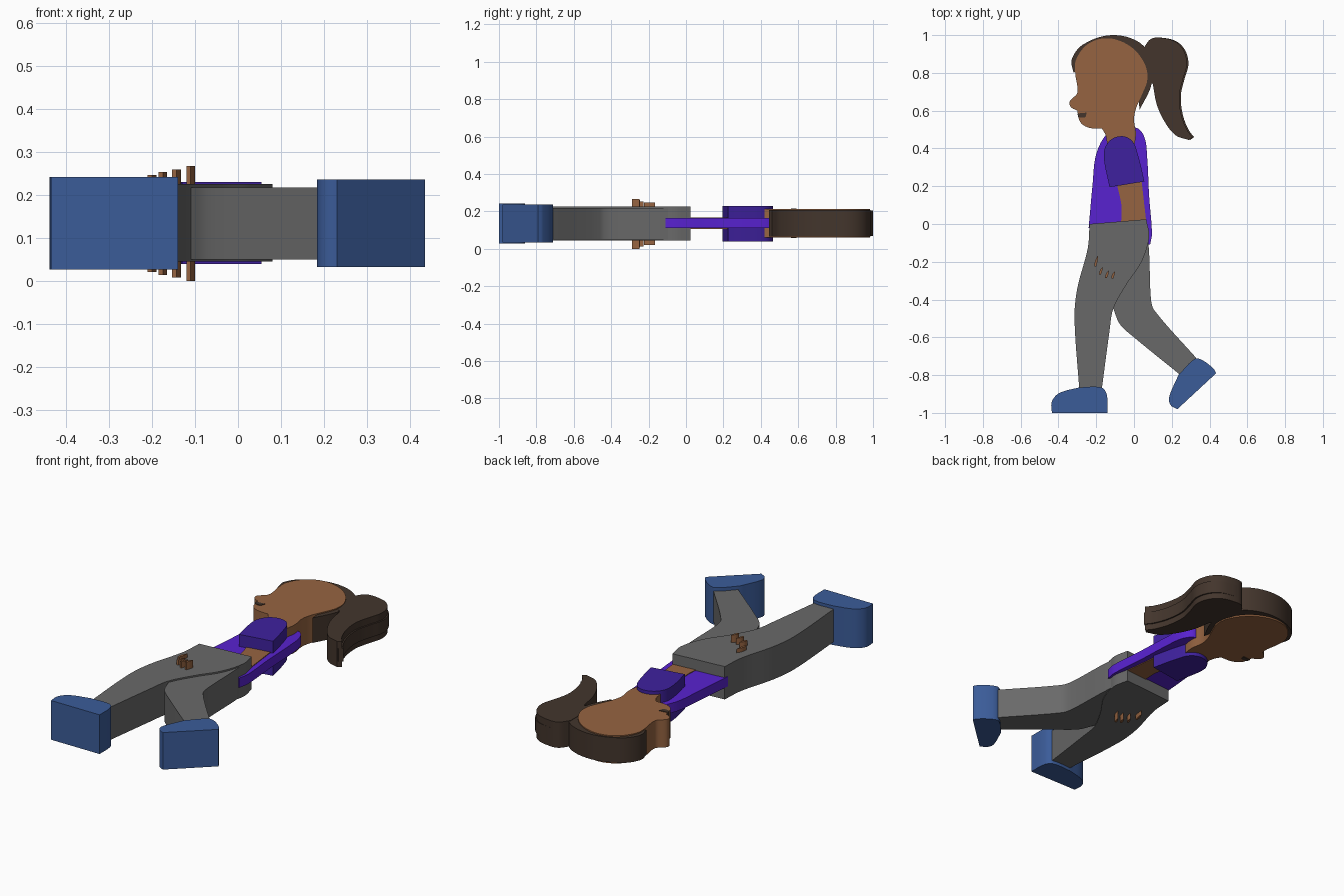
import bpy
import bmesh
from mathutils import Vector

default_cube = bpy.data.objects.get("Cube")
if default_cube:
    bpy.data.objects.remove(default_cube, do_unlink=True)

STEPS = 6      # subdivisions of each rounded outline segment
c = "corner"   # marks an outline point that stays sharp


def make_material(name, hex_colour):
    """Flat material from an sRGB hex colour, stored as linear values."""
    channels = [value / 255 for value in bytes.fromhex(hex_colour)]
    linear = [((v + 0.055) / 1.055) ** 2.4 for v in channels] + [1.0]
    material = bpy.data.materials.new(name)
    material.use_nodes = True
    material.diffuse_color = linear
    shader = material.node_tree.nodes["Principled BSDF"]
    shader.inputs["Base Color"].default_value = linear
    shader.inputs["Roughness"].default_value = 0.8
    return material


skin = make_material("brown skin", "966441")
hair = make_material("dark brown hair", "43352C")
denim = make_material("grey trousers", "696969")
shoe = make_material("blue shoes", "3B5C99")
shirt = make_material("bright purple shirt", "5822D0")
sleeve = make_material("deep purple sleeve", "3F219F")


def rounded(outline):
    """Closed smooth outline through the points, sharp at the corners."""
    points = [Vector(p[:2]) / 100 for p in outline]
    sharp = [len(p) > 2 for p in outline]
    count = len(points)
    result = []
    for i in range(count):
        j = (i + 1) % count
        start, end = points[i], points[j]
        chord = end - start

        def tangent(k):
            if sharp[k]:
                return chord
            around = points[(k + 1) % count] - points[k - 1]
            return around.normalized() * chord.length

        if sharp[i] and sharp[j]:
            result.append(start)
            continue
        leave, arrive = tangent(i), tangent(j)
        for step in range(STEPS):
            t = step / STEPS
            bend = leave * (t * (1 - t) ** 2) - arrive * (t * t * (1 - t))
            result.append(start + chord * (t * t * (3 - 2 * t)) + bend)
    return result


def slab(name, material, bottom, top, outline, shift=(0, 0)):
    """Extrude an outline, given in hundredths, from bottom to top."""
    bm = bmesh.new()
    verts = [bm.verts.new((p.x + shift[0], p.y + shift[1], bottom))
             for p in rounded(outline)]
    face = bm.faces.new(verts)
    extruded = bmesh.ops.extrude_face_region(bm, geom=[face])["geom"]
    moved = [g for g in extruded if isinstance(g, bmesh.types.BMVert)]
    bmesh.ops.translate(bm, verts=moved, vec=(0, 0, top - bottom))
    bmesh.ops.recalc_face_normals(bm, faces=bm.faces)
    mesh = bpy.data.meshes.new(name)
    bm.to_mesh(mesh)
    bm.free()
    mesh.materials.append(material)
    obj = bpy.data.objects.new(name, mesh)
    bpy.context.collection.objects.link(obj)
    bpy.ops.object.select_all(action="DESELECT")
    obj.select_set(True)
    bpy.context.view_layer.objects.active = obj
    bpy.ops.object.shade_smooth_by_angle()
    return obj


# Head with profile and neck
slab("head", skin, 0.06, 0.212, [
    (-31, 79), (-31, 86), (-26, 94), (-18, 98), (-9, 97.5), (0, 92.5),
    (6, 84), (7, 76), (4, 68), (1, 61), (0, 55), (1, 48), (0, 40, c),
    (-14, 40, c), (-15, 47), (-17, 50.5, c), (-24, 51), (-28.5, 54),
    (-30, 60, c), (-33.5, 62), (-34, 65), (-30, 69.5)])
slab("mouth", hair, 0.057, 0.215, [
    (-30, 58.5, c), (-25, 59, c), (-26, 56.5), (-29.5, 56.5, c)])

# Hair cap and ponytail with a raised middle lock
slab("hair_cap", hair, 0.069, 0.206, [
    (-32, 80, c), (-33, 87), (-27, 95), (-12, 100), (3, 96), (10, 85),
    (9, 73), (3, 60.5, c), (2, 70, c), (-20, 90, c)])
tail_outline = [
    (5, 93, c), (9, 98), (15, 98.5), (22, 96.5), (26.5, 91.5), (28, 84.5),
    (26, 77), (24, 68), (25, 58), (28, 50), (31, 46, c), (29, 44.5, c),
    (22, 47), (16, 54.5), (12, 63.5), (10, 74, c), (5, 78, c)]
slab("ponytail", hair, 0.067, 0.208, tail_outline)
slab("ponytail_middle_lock", hair, 0.1, 0.17, tail_outline, (0.008, 0))

# Thin shirt body, bare forearm and thick sleeve
slab("shirt", shirt, 0.111, 0.164, [
    (-24, -2, c), (-22, 20), (-20, 37), (-14, 48), (-8, 49), (1, 51),
    (5.5, 46), (7, 35), (8, 15), (9.5, -5), (8.5, -11, c), (0, -8, c)])
slab("forearm", skin, 0.107, 0.168, [
    (-9, 21, c), (4, 23, c), (6.5, 1, c), (4, -9, c), (-8, -8, c),
    (-6.5, 8)])
slab("sleeve", sleeve, 0.04, 0.23, [
    (-13, 19.5, c), (-16, 37), (-13, 44), (-6.5, 46.5), (-1, 44),
    (2, 37), (5.5, 22.5, c)])

# Trousers: back leg inside the slightly thicker front leg
slab("back_leg", denim, 0.05, 0.217, [
    (-20, 0, c), (-20, -30, c), (-11, -44.5, c), (-7.5, -53), (0, -60),
    (24, -79.5, c), (33, -71, c), (11, -46), (9, -40), (8, -15),
    (6.5, 1, c)])
slab("front_leg", denim, 0.045, 0.225, [
    (-23.5, 0, c), (-24.5, -13), (-30, -34), (-31.5, -50), (-29, -87, c),
    (-17, -87, c), (-13, -57), (-11, -45), (-4, -32), (4, -20),
    (8, -7), (6.5, 2.5, c)])

# Shoes
slab("front_shoe", shoe, 0.027, 0.242, [
    (-43.5, -100, c), (-43.5, -94), (-39.5, -89.5), (-29, -86.5, c),
    (-17.5, -86.5), (-14.5, -90), (-14, -100, c)])
slab("back_shoe", shoe, 0.033, 0.236, [
    (23, -98, c), (19.5, -96), (18.5, -92), (23.5, -80, c), (32, -71.5),
    (36, -72), (42, -76.5), (43.5, -79, c)])

# Fingertips passing through the hip, each a little longer than the last
fingers = [(-20, -19.5, 0.113), (-17.5, -24.7, 0.12),
           (-14.3, -26.5, 0.126), (-11, -26.8, 0.1335)]
for number, (x, y, reach) in enumerate(fingers):
    half = 3 if number == 0 else 2
    slab("finger_" + "abcd"[number], skin, 0.1335 - reach, 0.1335 + reach, [
        (x - 1, y - half, c), (x - 0.6, y), (x + 1, y + half, c),
        (x + 0.7, y), (x, y - half, c)])
